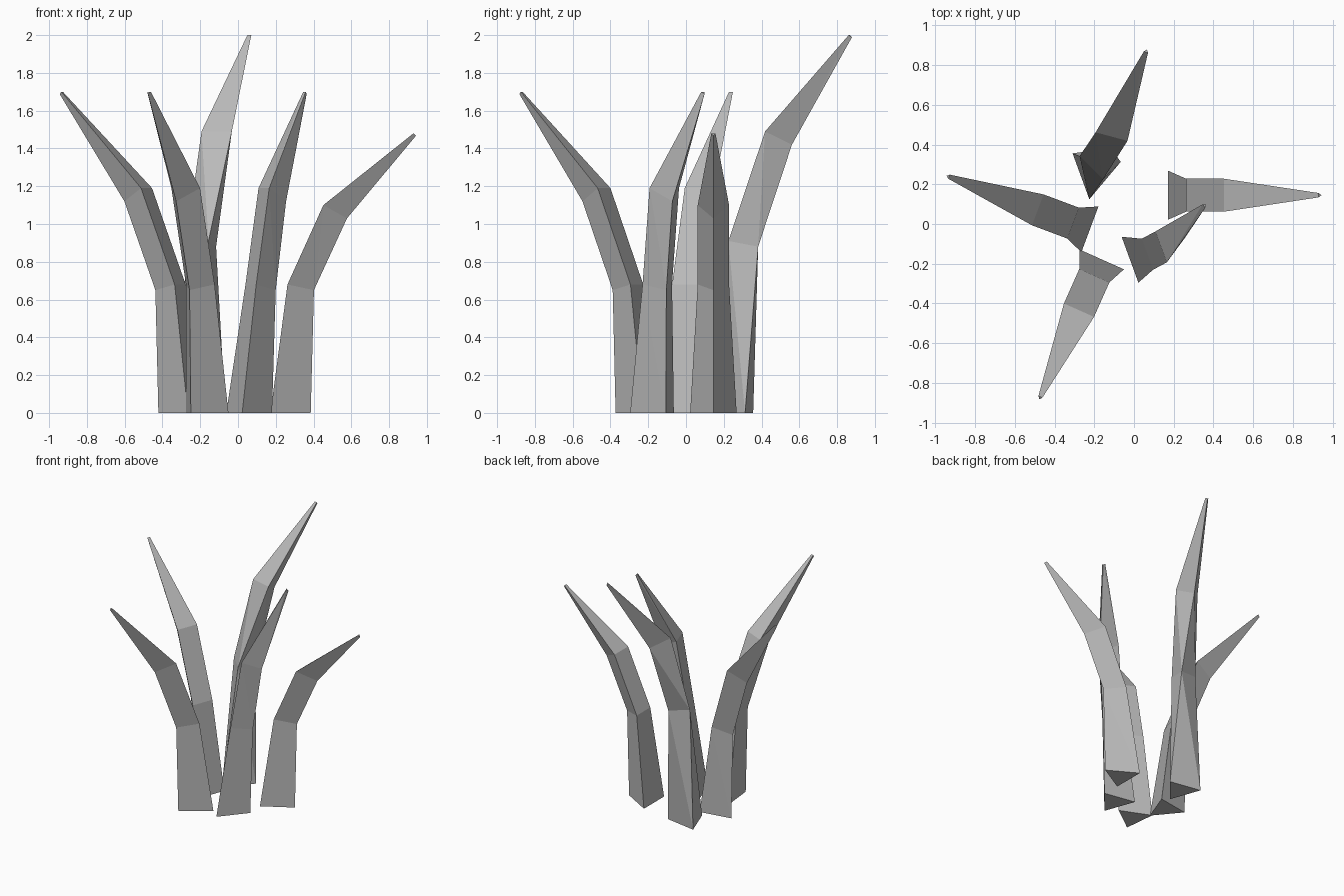
import bpy
from math import sin, cos, radians
from mathutils import Vector

cube = bpy.data.objects.get("Cube")
if cube:
    bpy.data.objects.remove(cube)

# One plain grey for every blade
grey = bpy.data.materials.new("plain grey")
grey.use_nodes = True
colour = (0.5, 0.5, 0.5, 1)
grey.diffuse_color = colour
grey.node_tree.nodes["Principled BSDF"].inputs["Base Color"].default_value = colour

# Triangular section at each level: half width, depth to the outer ridge, ridge drop
SECTIONS = [(0.123, 0.213, 0), (0.083, 0.14, 0.03), (0.083, 0.125, 0.07), (0.011, 0.014, 0.012)]
REACH = [0, 0.09, 0.28, 0.757]


def blade(name, levels):
    """Loft triangles through levels of (x, y, z, facing angle)."""
    verts, faces = [], [(2, 1, 0)]
    for (x, y, z, angle), (half, depth, drop) in zip(levels, SECTIONS):
        a = radians(angle)
        out, side = Vector((cos(a), sin(a), 0)), Vector((-sin(a), cos(a), 0))
        mid = Vector((x, y, z))
        verts += [mid + out * depth - Vector((0, 0, drop)), mid + side * half, mid - side * half]
    for level in range(len(levels) - 1):
        for i in range(3):
            low, low_next = level * 3 + i, level * 3 + (i + 1) % 3
            faces += [(low, low_next, low + 3), (low_next, low_next + 3, low + 3)]
    top = len(verts) - 3
    faces.append((top, top + 1, top + 2))
    mesh = bpy.data.meshes.new(name)
    mesh.from_pydata(verts, [], faces)
    mesh.materials.append(grey)
    bpy.context.collection.objects.link(bpy.data.objects.new(name, mesh))


def straight(x, y, angle, heights):
    """Levels of a blade that bends outward in one plane."""
    a = radians(angle)
    return [(x + r * cos(a), y + r * sin(a), z, angle) for r, z in zip(REACH, heights)]


# Blades that lean straight outward
blade("left_blade", straight(0.172, 0.145, 0, (0, 0.68, 1.1, 1.48)))
blade("right_blade", straight(-0.222, -0.027, 159.5, (0, 0.68, 1.19, 1.7)))
blade("front_blade", straight(-0.163, -0.178, 246, (0, 0.68, 1.19, 1.7)))

# Blades that curl sideways
blade("middle_blade", [(-0.02, -0.18, 0, 20), (0.068, -0.152, 0.68, 20),
                       (0.137, -0.115, 1.19, 20), (0.352, 0.09, 1.7, 35)])
blade("tall_back_blade", [(-0.267, 0.24, 0, 20), (-0.215, 0.283, 0.91, 45),
                          (-0.113, 0.44, 1.49, 75), (0.06, 0.865, 2, 70)])
